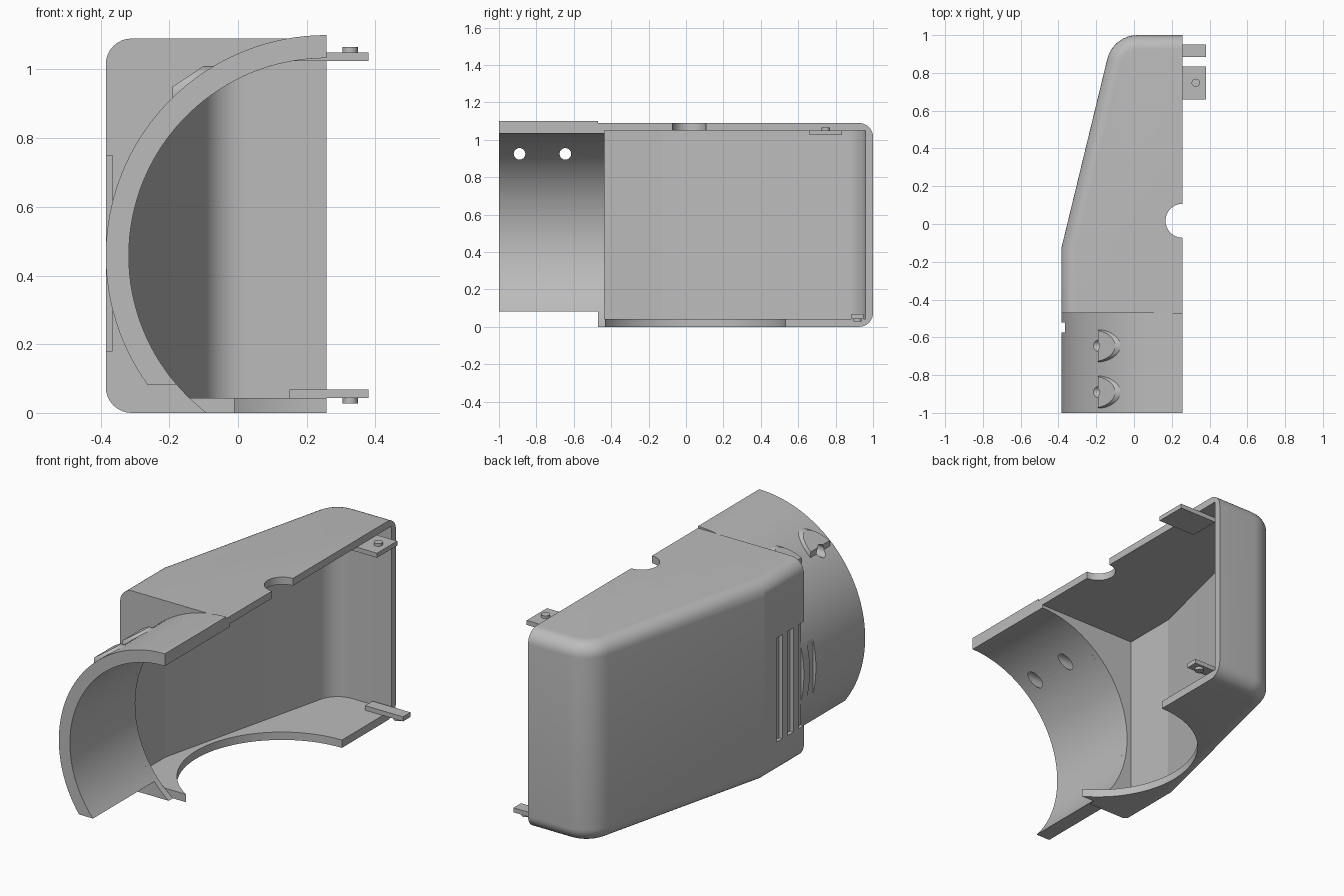
import bpy, bmesh
from math import sin, cos, asin, tan, pi, radians
from mathutils import Vector

old = bpy.data.objects.get("Cube")
if old:
    bpy.data.objects.remove(old, do_unlink=True)

grey = bpy.data.materials.new("plain grey")
grey.use_nodes = True
grey.diffuse_color = (0.5, 0.5, 0.5, 1)
grey.node_tree.nodes["Principled BSDF"].inputs["Base Color"].default_value = (0.5, 0.5, 0.5, 1)

EDGE_X = 0.257                     # open side of the housing
FRONT_Y = -0.47                    # front wall of the housing
TUBE_Z, OUTER, INNER = 0.458, 0.642, 0.575
BOSS_Z = 0.925


def extrude(name, outline, axis, start, end, fillet=None):
    """Prism from a 2D outline swept along an axis; fillet picks edges to round."""
    def place(a, b):
        return {"x": (start, a, b), "y": (a, start, b), "z": (a, b, start)}[axis]
    bm = bmesh.new()
    face = bm.faces.new([bm.verts.new(place(a, b)) for a, b in outline])
    grown = bmesh.ops.extrude_face_region(bm, geom=[face], use_keep_orig=True)
    step = Vector([(end - start) * (axis == k) for k in "xyz"])
    bmesh.ops.translate(bm, vec=step, verts=[v for v in grown["geom"] if isinstance(v, bmesh.types.BMVert)])
    bmesh.ops.recalc_face_normals(bm, faces=bm.faces)
    if fillet:
        bmesh.ops.bevel(bm, geom=[e for e in bm.edges if fillet(e)], offset=0.075,
                        segments=8, profile=0.5, affect="EDGES")
    mesh = bpy.data.meshes.new(name)
    bm.to_mesh(mesh)
    bm.free()
    ob = bpy.data.objects.new(name, mesh)
    bpy.context.collection.objects.link(ob)
    mesh.materials.append(grey)
    return ob


def arc(cx, cy, r, a0, a1, n):
    return [(cx + r * cos(a0 + (a1 - a0) * i / n), cy + r * sin(a0 + (a1 - a0) * i / n))
            for i in range(n + 1)]


def disc(cx, cy, r, n=32):
    return arc(cx, cy, r, 0, 2 * pi, n)[:-1]


def rect(a0, a1, b0, b1):
    return [(a0, b0), (a1, b0), (a1, b1), (a0, b1)]


def cut(target, *cutters):
    """Subtract each cutter for good and delete it."""
    for c in cutters:
        mod = target.modifiers.new("cut", "BOOLEAN")
        mod.operation, mod.solver, mod.object = "DIFFERENCE", "EXACT", c
        with bpy.context.temp_override(object=target, active_object=target):
            bpy.ops.object.modifier_apply(modifier=mod.name)
        bpy.data.objects.remove(c, do_unlink=True)


def housing_outline(right, front, left, bend, corner_x, back, r):
    """Plan of the housing: straight side, slanted side, rounded back corner."""
    slant = radians(13.6)
    reach = r * tan((pi / 2 - slant) / 2)
    cx, cy = corner_x + reach, back - r
    return [(right, front), (left, front), (left, bend)] + \
        arc(cx, cy, r, pi - slant, pi / 2, 8) + [(right, back)]


# Housing shell, rounded along its closed sides
def closed_rim(e):
    a, b = e.verts
    flat = abs(a.co.z - b.co.z) < 1e-4
    at_front = all(v.co.y < FRONT_Y + 0.001 for v in e.verts)
    at_open = all(v.co.x > EDGE_X - 0.001 for v in e.verts)
    return flat and not at_front and not at_open


housing = extrude("housing", housing_outline(EDGE_X, FRONT_Y, -0.385, -0.13, -0.111, 1.0, 0.165),
                  "z", 0, 1.09, closed_rim)
cut(housing,
    extrude("cavity", housing_outline(0.5, -0.435, -0.345, -0.135, -0.08, 0.96, 0.125), "z", 0.043, 1.05),
    extrude("tube_opening", disc(EDGE_X, TUBE_Z, INNER, 128), "y", -0.7, -0.434),
    extrude("roof_notch", disc(EDGE_X, 0.017, 0.09, 48), "z", 1.0, 1.2),
    extrude("floor_opening", disc(EDGE_X, 0.012, 0.52, 96), "z", -0.1, 0.06))

# Half tube at the front, cut flat underneath
drop = TUBE_Z - 0.082
profile = arc(EDGE_X, TUBE_Z, OUTER, pi / 2, pi + asin(drop / OUTER), 48) + \
    arc(EDGE_X, TUBE_Z, INNER, pi + asin(drop / INNER), pi / 2, 48)
tube = extrude("half_tube", profile, "y", -1.0, FRONT_Y)

# Grip slots in the closed side
for y in (-0.548, -0.45, -0.353, -0.257):
    slot = extrude("slot", rect(y - 0.026, y + 0.026, 0.18, 0.75), "x", -0.5, -0.366)
    cut(tube if y < FRONT_Y - 0.03 else housing, slot)

# Screw bosses on the tube, with slanted tops and through holes
parts = [housing, tube]
for i, y in enumerate((-0.89, -0.645)):
    boss = extrude(f"screw_boss_{i + 1}", disc(y, BOSS_Z, 0.085, 40), "x", -0.19, -0.03)
    cut(boss,
        extrude("slope", [(-0.25, 0.91), (-0.04, 1.05), (-0.25, 1.05)], "y", y - 0.2, y + 0.2),
        extrude("bore", disc(EDGE_X, TUBE_Z, INNER + 0.006, 128), "y", y - 0.2, y + 0.2))
    for ob in (boss, tube):
        cut(ob, extrude("screw_hole", disc(y, BOSS_Z, 0.031), "x", -0.4, 0.1))
    parts.append(boss)

# Locating tabs with pins on the open side
for name, y0, y1, z0, z1, pin_y, p0, p1 in (
        ("upper", 0.66, 0.835, 1.025, 1.05, 0.747, 1.045, 1.065),
        ("lower", 0.885, 0.95, 0.043, 0.068, 0.917, 0.028, 0.048)):
    parts.append(extrude(name + "_tab", rect(0.15, 0.38, y0, y1), "z", z0, z1))
    parts.append(extrude(name + "_pin", disc(0.327, pin_y, 0.022), "z", p0, p1))

# Smooth curved faces, keep edges crisp
bpy.ops.object.select_all(action="DESELECT")
for ob in parts:
    ob.select_set(True)
bpy.context.view_layer.objects.active = housing
bpy.ops.object.shade_smooth_by_angle(angle=radians(12.5))
